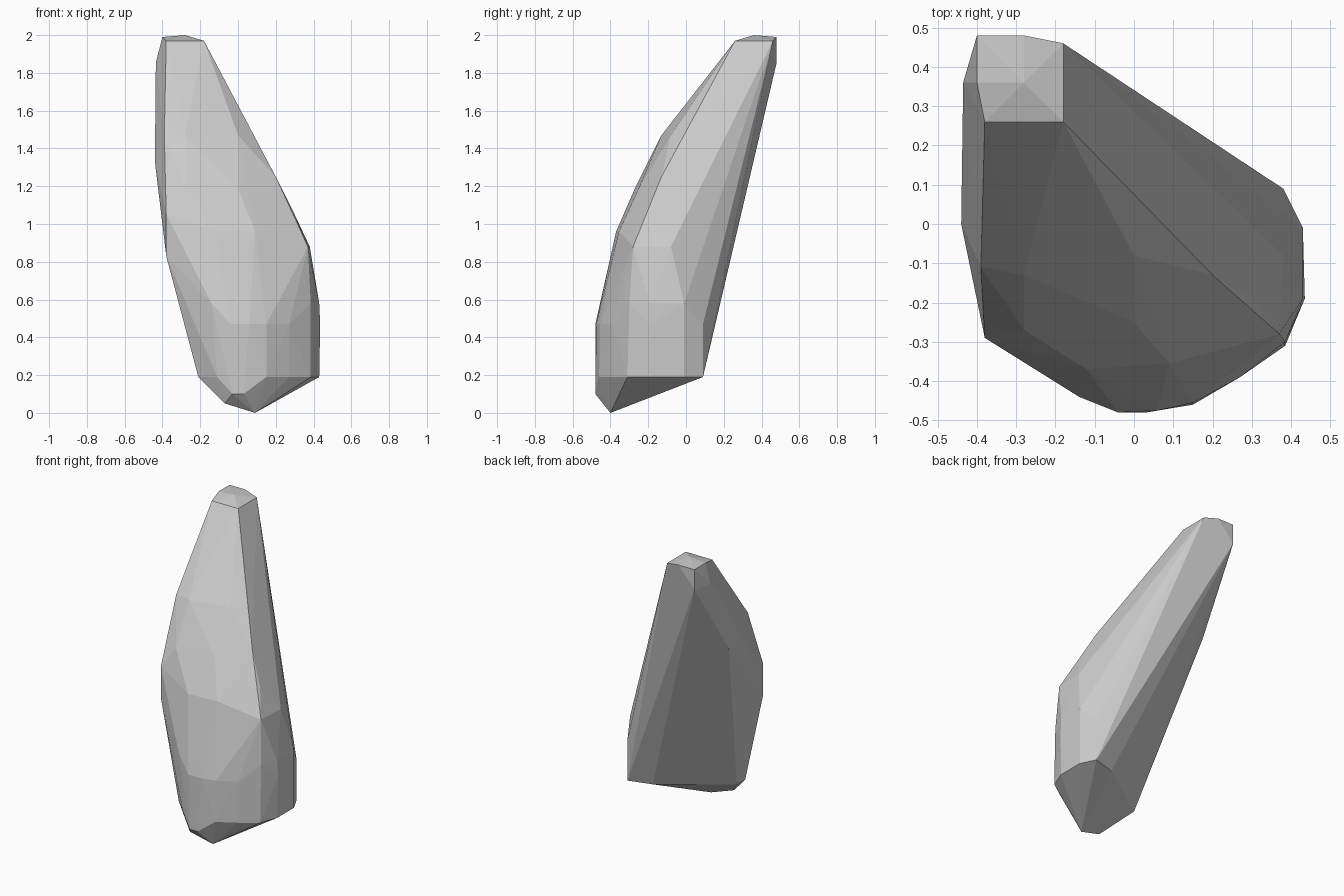
import bpy, bmesh

# Horizontal outlines of the faceted stone: height -> (x, y) corners
levels = {
    0.0: [(0.09, -0.40)],
    0.05: [(-0.07, -0.42)],
    0.10: [(-0.03, -0.48), (0.03, -0.48)],
    0.19: [(-0.21, -0.25), (-0.21, -0.34), (-0.11, -0.44), (0.15, -0.46), (0.27, -0.39),
           (0.385, -0.31), (0.43, -0.19), (0.43, -0.01), (0.38, 0.09), (0.22, 0.045)],
    0.47: [(-0.04, -0.48), (0.06, -0.475), (0.15, -0.455), (0.27, -0.39), (0.435, -0.19), (0.38, 0.09)],
    0.58: [(-0.14, -0.44), (0.385, -0.30), (0.43, -0.19), (0.43, -0.01)],
    0.83: [(-0.38, -0.29)],
    0.88: [(0.37, -0.28), (0.38, -0.08)],
    0.96: [(-0.12, -0.37), (0.09, -0.355), (0.18, -0.30)],
    1.05: [(-0.38, -0.29), (0.30, -0.19)],
    1.19: [(-0.28, -0.27), (0.0, -0.25)],
    1.25: [(0.20, -0.13)],
    1.33: [(-0.44, 0.0), (-0.43, 0.15)],
    1.47: [(-0.39, -0.11), (-0.28, -0.13), (0.0, -0.08)],
    1.855: [(-0.435, 0.36), (-0.40, 0.48)],
    1.97: [(-0.38, 0.26), (-0.18, 0.26), (-0.18, 0.46)],
    1.99: [(-0.40, 0.36), (-0.40, 0.48), (-0.28, 0.48)],
    2.0: [(-0.28, 0.36)],
}

# Wrap the outlines in a single flat-faced convex skin
bm = bmesh.new()
for z, ring in levels.items():
    for x, y in ring:
        bm.verts.new((x, y, z))
bmesh.ops.convex_hull(bm, input=bm.verts[:])
inner = [v for v in bm.verts if not v.link_faces]
bmesh.ops.delete(bm, geom=inner, context='VERTS')
bmesh.ops.recalc_face_normals(bm, faces=bm.faces[:])

mesh = bpy.data.meshes.new("leaning_stone")
bm.to_mesh(mesh)
bm.free()
stone = bpy.data.objects.new("leaning_stone", mesh)
bpy.context.collection.objects.link(stone)
